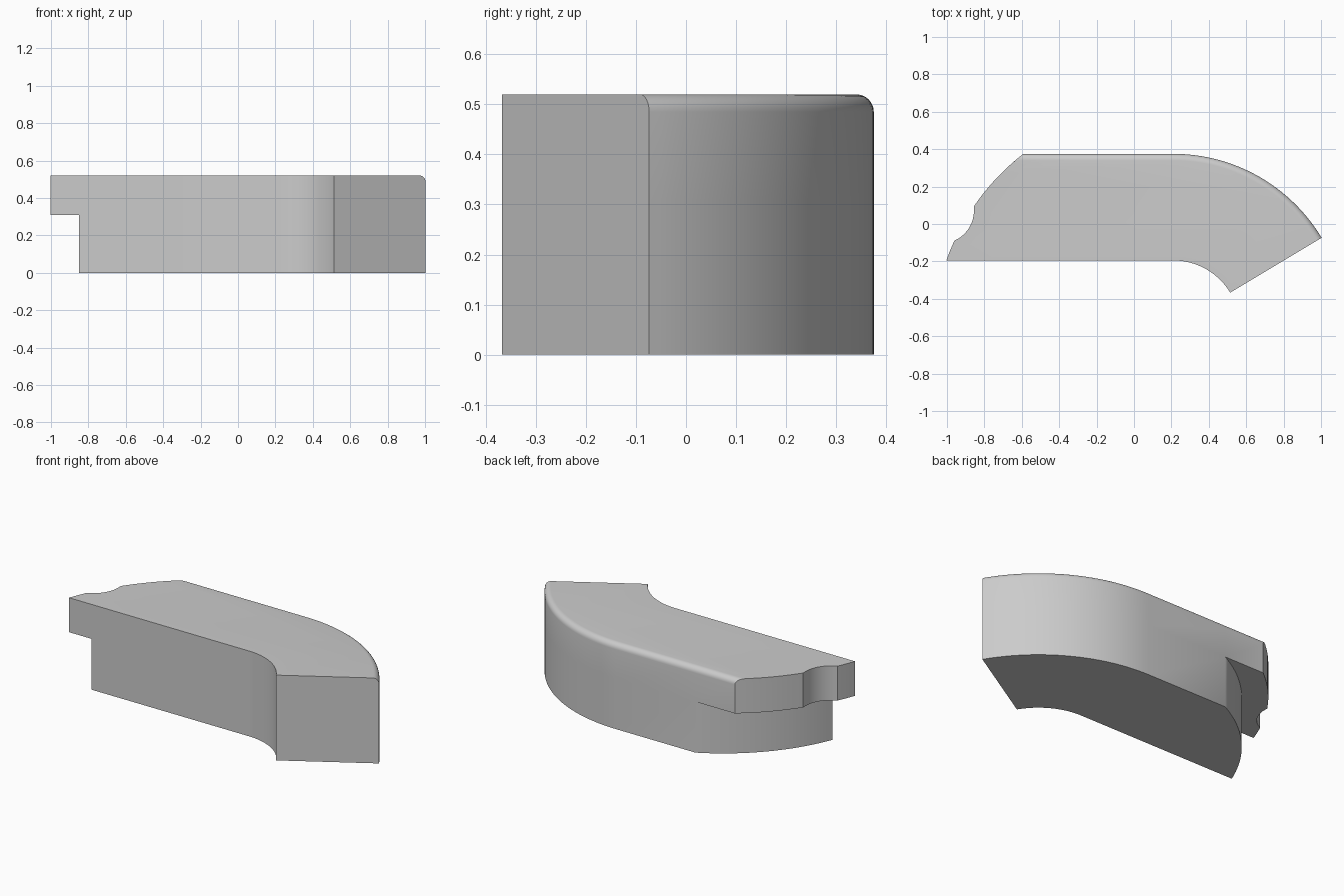
import bpy
import bmesh
from math import sin, cos, asin, pi, radians

cube = bpy.data.objects.get("Cube")
if cube:
    bpy.data.objects.remove(cube, do_unlink=True)

HEIGHT, STEP_Z, FILLET = 0.52, 0.31, 0.035
FRONT_Y, BACK_Y = -0.195, 0.375
BEND = (0.21, -0.55)        # centre of the curved arm
END = (0.175, -0.612)       # centre of the rounded end
R_LOW, R_UP = 1.107, 1.25   # end radii of the body and of the overhang


def arc(centre, radius, start, stop, steps):
    """Points along an arc, both ends included."""
    angles = [start + (stop - start) * i / steps for i in range(steps + 1)]
    return [(centre[0] + radius * cos(a), centre[1] + radius * sin(a)) for a in angles]


def end_angle(y, radius):
    """Angle at which the rounded end reaches a given y."""
    return pi - asin((y - END[1]) / radius)


low_end = arc(END, R_LOW, end_angle(BACK_Y, R_LOW), end_angle(FRONT_Y, R_LOW), 20)


def body_outline(inset):
    """Front, curved arm and back, from the front step corner to the back one."""
    inner = arc(BEND, BEND[1] * -1 + FRONT_Y, pi / 2, radians(31), 24)
    outer = arc(BEND, BACK_Y - BEND[1] - inset, radians(31), pi / 2, 32)
    return [low_end[-1]] + inner + outer + [(low_end[0][0], BACK_Y - inset)]


def overhang_outline(inset):
    """Rounded end with its hollow bite."""
    upper = arc(END, R_UP, end_angle(BACK_Y - inset, R_UP), end_angle(0.094, R_UP), 8)
    bite = arc((-1.029, 0.07), 0.173, radians(8), radians(-66.4), 12)
    lower = arc(END, R_UP, end_angle(-0.088, R_UP), end_angle(FRONT_Y, R_UP), 3)
    return upper + bite[1:-1] + lower


bm = bmesh.new()


def ring(points, z):
    return [bm.verts.new((x, y, z)) for x, y in points]


def bridge(a, b):
    for i in range(len(a)):
        j = (i + 1) % len(a)
        bm.faces.new((a[i], a[j], b[j], b[i]))


# Lower body
bottom = ring(body_outline(0) + low_end[1:-1], 0)
step_body = ring(body_outline(0), STEP_Z)
step_low = ring(low_end[1:-1], STEP_Z)
bm.faces.new(bottom[::-1])
bridge(bottom, step_body + step_low)

# Underside of the overhang
step_up = ring(overhang_outline(0), STEP_Z)
bm.faces.new([step_body[0]] + step_up[::-1] + [step_body[-1]] + step_low)

# Upper body, with the back top edge rounded
previous = step_body + step_up
for i in range(7):
    a = pi / 2 * i / 6
    inset = FILLET * (1 - cos(a))
    layer = ring(body_outline(inset) + overhang_outline(inset),
                 HEIGHT - FILLET + FILLET * sin(a))
    bridge(previous, layer)
    previous = layer
bm.faces.new(previous)

bmesh.ops.recalc_face_normals(bm, faces=bm.faces[:])
mesh = bpy.data.meshes.new("curved_block")
bm.to_mesh(mesh)
bm.free()
block = bpy.data.objects.new("curved_block", mesh)
bpy.context.collection.objects.link(block)

# Plain grey
grey = bpy.data.materials.new("light_grey")
grey.use_nodes = True
colour = (0.6, 0.6, 0.6, 1)
grey.diffuse_color = colour
grey.node_tree.nodes["Principled BSDF"].inputs["Base Color"].default_value = colour
mesh.materials.append(grey)

bpy.ops.object.select_all(action="DESELECT")
block.select_set(True)
bpy.context.view_layer.objects.active = block
bpy.ops.object.shade_smooth_by_angle(angle=radians(30))
